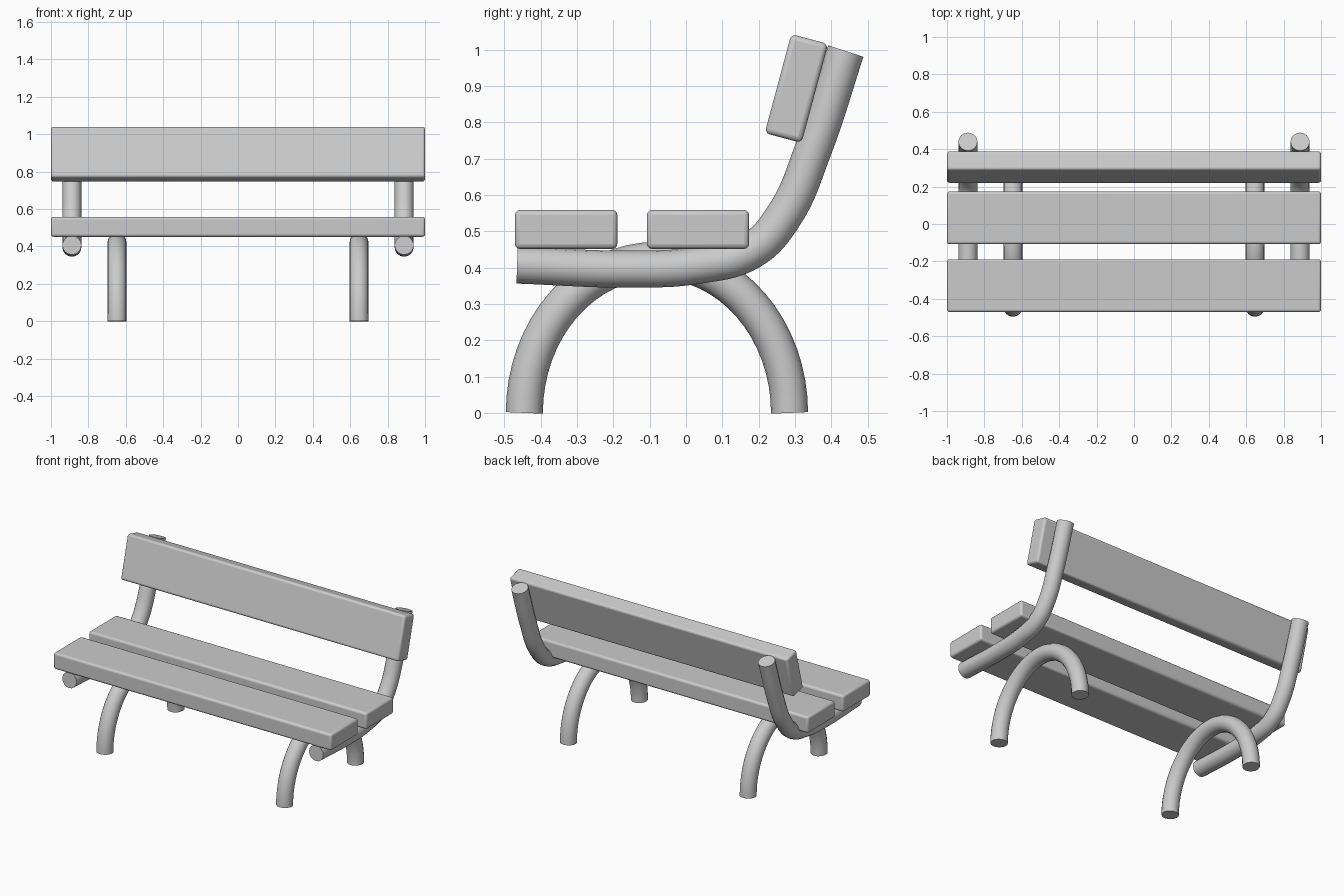
import bpy
from math import sin, cos, pi, radians

if "Cube" in bpy.data.objects:
    bpy.data.objects.remove(bpy.data.objects["Cube"])


def finish(obj):
    bpy.ops.object.select_all(action='DESELECT')
    obj.select_set(True)
    bpy.context.view_layer.objects.active = obj
    if obj.type == 'CURVE':
        bpy.ops.object.convert(target='MESH')
    bpy.ops.object.shade_smooth_by_angle(angle=radians(40))


def plank(name, y, z, depth, height, tilt=0.0):
    bpy.ops.mesh.primitive_cube_add(size=1, location=(0, y, z))
    obj = bpy.context.object
    obj.name = name
    obj.scale = (2, depth, height)
    bpy.ops.object.transform_apply(location=False, rotation=False, scale=True)
    obj.rotation_euler.x = tilt
    bevel = obj.modifiers.new("rounded_edges", 'BEVEL')
    bevel.width = 0.014
    bevel.segments = 3
    finish(obj)


def tube(name, x, path, smooth):
    # Round pipe swept along a path of (y, z) points
    data = bpy.data.curves.new(name, 'CURVE')
    data.dimensions = '3D'
    data.bevel_depth = 0.051
    data.bevel_resolution = 6
    data.resolution_u = 8
    data.use_fill_caps = True
    if smooth:
        spline = data.splines.new('BEZIER')
        spline.bezier_points.add(len(path) - 1)
        for p, (y, z) in zip(spline.bezier_points, path):
            p.co = (x, y, z)
            p.handle_left_type = p.handle_right_type = 'AUTO'
    else:
        spline = data.splines.new('POLY')
        spline.points.add(len(path) - 1)
        for p, (y, z) in zip(spline.points, path):
            p.co = (x, y, z, 1)
    obj = bpy.data.objects.new(name, data)
    bpy.context.collection.objects.link(obj)
    finish(obj)


# Seat planks and tilted backrest
plank("front_seat_plank", -0.33, 0.505, 0.282, 0.107)
plank("rear_seat_plank", 0.033, 0.505, 0.282, 0.107)
plank("backrest_plank", 0.304, 0.893, 0.105, 0.282, radians(-15))

# Bent support pipes and arched legs on both sides
support_path = [(-0.465, 0.407), (-0.15, 0.396), (0.03, 0.406), (0.18, 0.447),
                (0.268, 0.54), (0.352, 0.73), (0.44, 0.996)]
arch_path = [(-0.08 - 0.365 * cos(pi * i / 32), 0.42 * sin(pi * i / 32))
             for i in range(33)]
for side, s in (("left", -1), ("right", 1)):
    tube(f"{side}_support_pipe", s * 0.888, support_path, True)
    tube(f"{side}_leg_arch", s * 0.647, arch_path, False)
